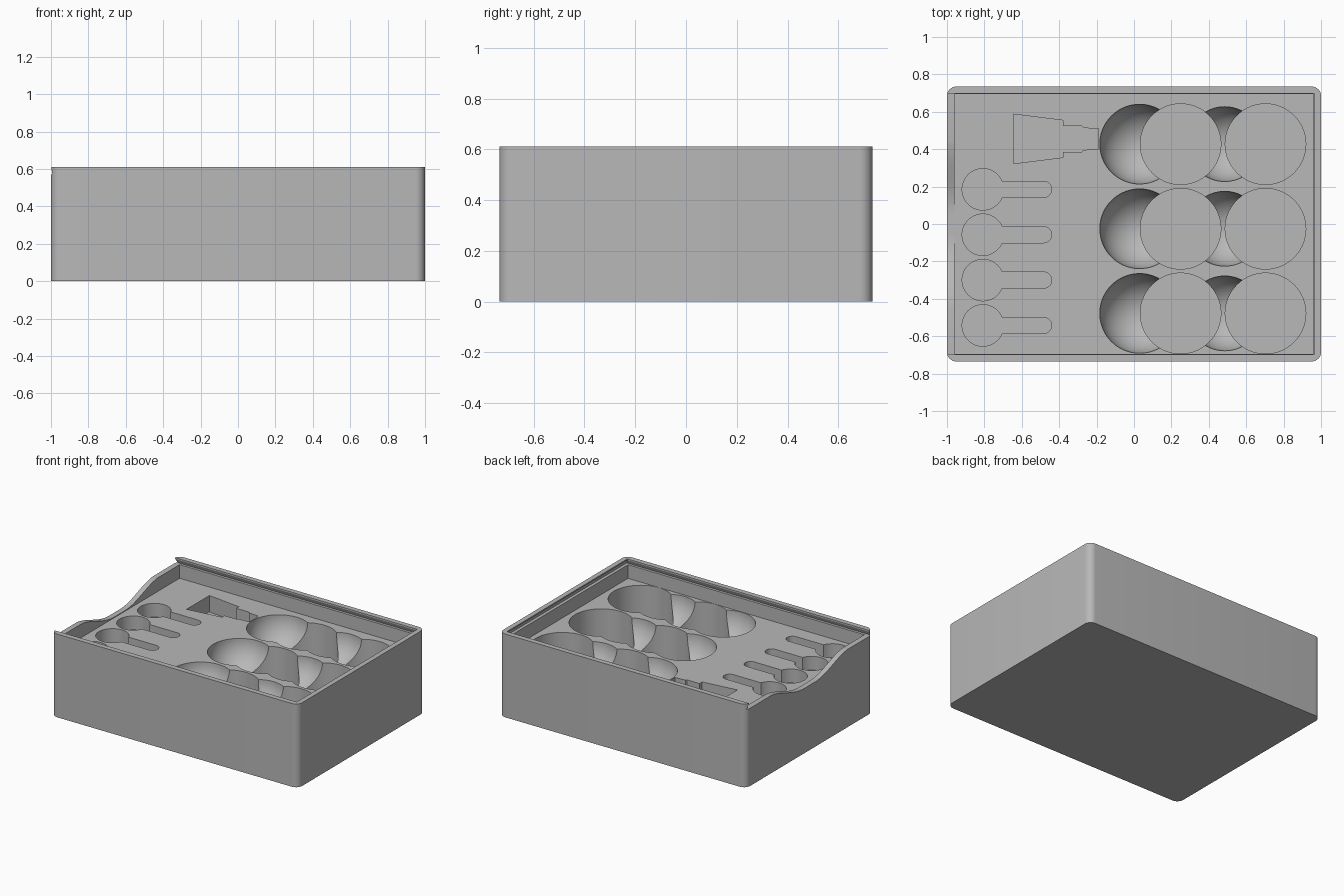
import bpy, bmesh, math

if "Cube" in bpy.data.objects:
    bpy.data.objects.remove(bpy.data.objects["Cube"], do_unlink=True)

FLOOR = 0.47
HEIGHT = 0.61


def add_object(name, bm):
    bmesh.ops.recalc_face_normals(bm, faces=bm.faces)
    mesh = bpy.data.meshes.new(name)
    bm.to_mesh(mesh)
    bm.free()
    obj = bpy.data.objects.new(name, mesh)
    bpy.context.collection.objects.link(obj)
    return obj


def prism(name, outline, low, high, top=None, along_x=False):
    """Loft an outline between two levels, along z or along x."""
    bm = bmesh.new()
    rings = []
    for points, level in ((outline, low), (top or outline, high)):
        rings.append([bm.verts.new((level, a, b) if along_x else (a, b, level))
                      for a, b in points])
    bm.faces.new(rings[0])
    bm.faces.new(rings[1])
    n = len(outline)
    for i in range(n):
        j = (i + 1) % n
        bm.faces.new((rings[0][i], rings[0][j], rings[1][j], rings[1][i]))
    return add_object(name, bm)


def arc(cx, cy, r, start, end, steps):
    angles = [math.radians(start + (end - start) * i / steps) for i in range(steps + 1)]
    return [(cx + r * math.cos(a), cy + r * math.sin(a)) for a in angles]


def circle(cx, cy, r, steps=72):
    return arc(cx, cy, r, 0, 360, steps)[:-1]


def rectangle(x0, x1, half_y):
    return [(x0, -half_y), (x1, -half_y), (x1, half_y), (x0, half_y)]


def bowl(x, y, r):
    bm = bmesh.new()
    bmesh.ops.create_uvsphere(bm, u_segments=72, v_segments=36, radius=r)
    bmesh.ops.translate(bm, verts=bm.verts, vec=(x, y, FLOOR))
    return add_object("bowl_cutter", bm)


# Rounded solid block
corner = 0.05
outline = []
for sx, sy, start in ((1, 1, 0), (-1, 1, 90), (-1, -1, 180), (1, -1, 270)):
    outline += arc(sx * (1 - corner), sy * (0.735 - corner), corner, start, start + 90, 8)
box = prism("storage_box", outline, 0, HEIGHT)

# Tray recess, lid opening and undercut lid groove
cutters = [
    prism("recess_cutter", rectangle(-0.96, 0.957, 0.695), FLOOR, 0.7),
    prism("groove_cutter", rectangle(-1.1, 0.98, 0.714), 0.57, 0.6,
          top=rectangle(-1.1, 0.968, 0.701)),
    prism("opening_cutter", rectangle(-1.1, 0.964, 0.697), 0.571, 0.7),
]

# Finger scoop in the open end wall
scoop = [(0.48, 0.65), (-0.48, 0.65)]
for i in range(33):
    y = -0.48 + 0.96 * i / 32
    t = min(1, max(0, (0.48 - abs(y)) / 0.42))
    scoop.append((y, 0.572 - 0.097 * (1 - math.cos(math.pi * t)) / 2))
cutters.append(prism("scoop_cutter", scoop, -1.1, -0.93, along_x=True))

# Rows of round bowls and deep round wells
for row in range(3):
    y = 0.427 - 0.4525 * row
    cutters.append(bowl(0.03, y, 0.213))
    cutters.append(bowl(0.485, y, 0.2))
    for x in (0.249, 0.703):
        cutters.append(prism("well_cutter", circle(x, y, 0.2155), 0.08, 0.55))

# Spoon pockets
for row in range(4):
    y = 0.185 - 0.2425 * row
    cutters.append(prism("spoon_head_cutter", circle(-0.808, y, 0.111, 48), 0.37, 0.55))
    handle = [(-0.8, y + 0.043), (-0.8, y - 0.043)] + arc(-0.483, y, 0.043, -90, 90, 14)
    cutters.append(prism("spoon_handle_cutter", handle, 0.3705, 0.55))

# Stepped brush pocket, mirrored about its own axis
half = [(-0.643, 0.132), (-0.38, 0.099), (-0.38, 0.069), (-0.278, 0.069),
        (-0.272, 0.06), (-0.235, 0.056), (-0.19, 0.055)]
brush = [(x, 0.455 + d) for x, d in half] + [(x, 0.455 - d) for x, d in reversed(half)]
cutters.append(prism("brush_cutter", brush, 0.35, 0.55))

# Carve everything out of the block
for cutter in cutters:
    cutter.hide_render = True
    mod = box.modifiers.new("cut", 'BOOLEAN')
    mod.operation = 'DIFFERENCE'
    mod.solver = 'EXACT'
    mod.object = cutter
bpy.context.view_layer.update()
graph = bpy.context.evaluated_depsgraph_get()
carved = bpy.data.meshes.new_from_object(box.evaluated_get(graph))
box.modifiers.clear()
box.data = carved
for cutter in cutters:
    bpy.data.objects.remove(cutter, do_unlink=True)

# Single plain grey
grey = bpy.data.materials.new("plain_grey")
grey.use_nodes = True
colour = (0.48, 0.48, 0.48, 1)
grey.diffuse_color = colour
grey.node_tree.nodes["Principled BSDF"].inputs["Base Color"].default_value = colour
box.data.materials.clear()
box.data.materials.append(grey)

bpy.ops.object.select_all(action='DESELECT')
box.select_set(True)
bpy.context.view_layer.objects.active = box
bpy.ops.object.shade_smooth_by_angle(angle=math.radians(30))
